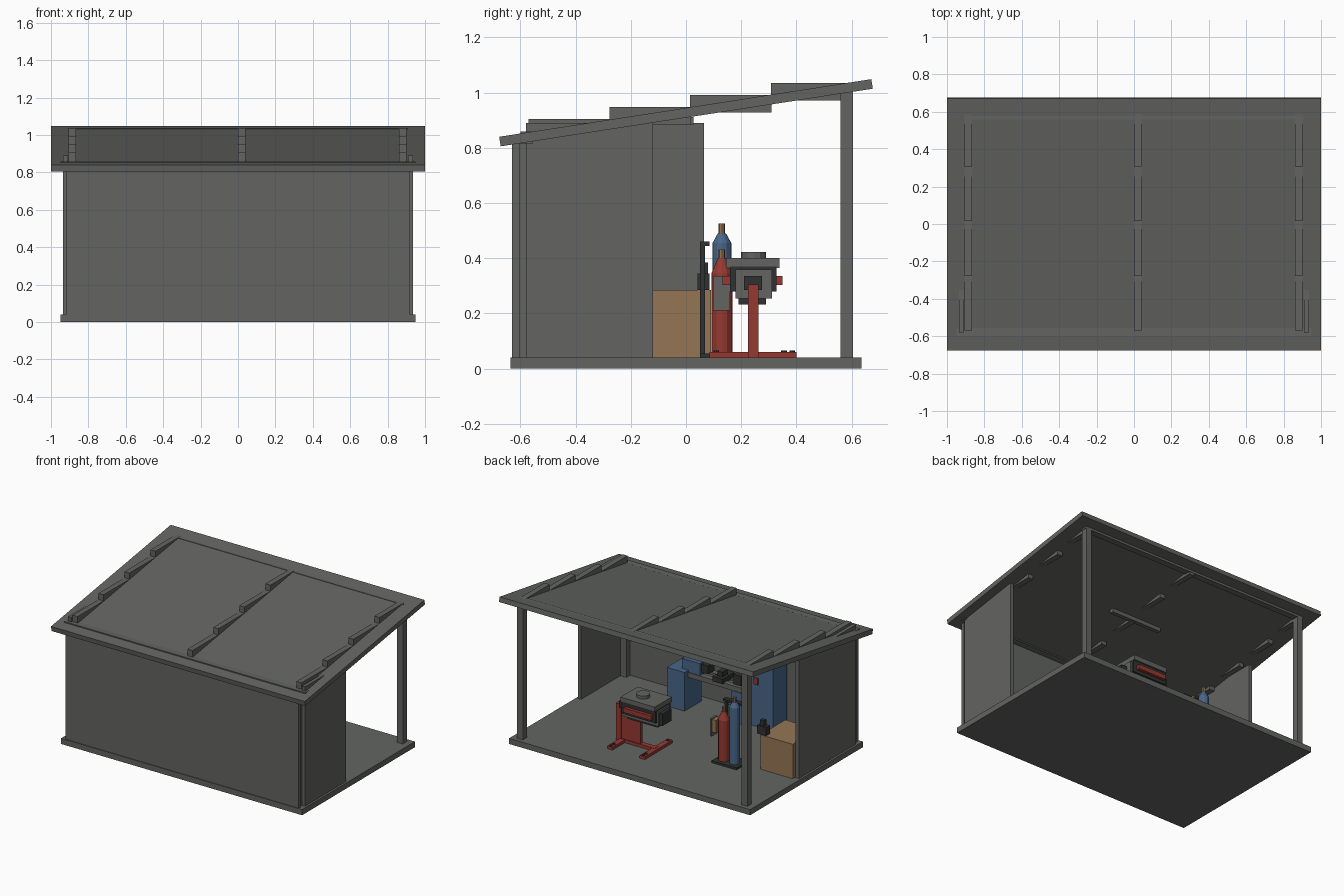
import bpy, bmesh, math
from mathutils import Matrix

old = bpy.data.objects.get("Cube")
if old:
    bpy.data.objects.remove(old)


def material(name, r, g, b):
    m = bpy.data.materials.new(name)
    m.use_nodes = True
    m.diffuse_color = (r, g, b, 1)
    for n in m.node_tree.nodes:
        if n.type == 'BSDF_PRINCIPLED':
            n.inputs["Base Color"].default_value = (r, g, b, 1)
    return m


GREY = material("weathered grey", .125, .13, .122)
RED = material("workshop red", .30, .04, .03)
BLUE = material("machine blue", .065, .135, .25)
TAN = material("tan wood", .30, .18, .09)
BLACK = material("dark iron", .03, .031, .032)


def finish(name, bm, mat):
    mesh = bpy.data.meshes.new(name)
    bm.to_mesh(mesh)
    bm.free()
    mesh.materials.append(mat)
    ob = bpy.data.objects.new(name, mesh)
    bpy.context.scene.collection.objects.link(ob)
    return ob


def box(name, mat, xs, ys, zs):
    """Box from its (low, high) bounds on each axis."""
    bm = bmesh.new()
    bmesh.ops.create_cube(bm, size=1)
    for v in bm.verts:
        for i, (lo, hi) in enumerate((xs, ys, zs)):
            v.co[i] = lo if v.co[i] < 0 else hi
    return finish(name, bm, mat)


def tube(name, mat, x, y, z0, z1, r0, r1=None, sides=12):
    """Upright cylinder or cone."""
    bm = bmesh.new()
    bmesh.ops.create_cone(bm, cap_ends=True, segments=sides, radius1=r0,
                          radius2=r0 if r1 is None else r1, depth=z1 - z0,
                          matrix=Matrix.Translation((x, y, (z0 + z1) / 2)))
    return finish(name, bm, mat)


def around(c, half):
    return (c - half, c + half)


# Floor, posts and lintels
FLOOR = .04
box("floor_slab", GREY, (-.95, .95), (-.635, .635), (0, FLOOR))
for side, x in (("left", .885), ("right", -.885)):
    box("front_post_" + side, GREY, around(x, .022), (-.605, -.56), (FLOOR, .82))
    box("back_post_" + side, GREY, around(x, .022), (.56, .605), (FLOOR, 1.0))
box("front_lintel", GREY, (-.95, .95), (-.6, -.555), (.815, .859))
box("back_lintel", GREY, (-.91, .91), (.56, .605), (.987, 1.034))

# Walls
box("front_wall", GREY, (-.92, .92), (-.63, -.603), (FLOOR, .815))
box("left_wall", GREY, (.91, .935), (-.58, -.12), (FLOOR, .89))
box("right_wall", GREY, (-.935, -.91), (-.58, .065), (FLOOR, .89))

# Sloping roof slab
roof = box("roof", GREY, (-1, 1), around(0, .682), around(0, .0175))
roof.rotation_euler.x = math.radians(8.8)
roof.location.z = .927

# Stepped rafters that cross the roof
for x in (-.885, .02, .88):
    for i in range(4):
        y, z = -.57 + .2925 * i, .84 + .0435 * i
        box("rafter_step", GREY, around(x, .02), (y, y + .295), (z, z + .065))

box("ceiling_lamp", GREY, (-.2, .2), (0, .028), (.885, .912))

# Engine stand
for x in (.065, .32):
    box("stand_foot", RED, around(x, .02), (.085, .4), (FLOOR, .06))
    for y in (.11, .355, .385):
        tube("foot_bolt", BLACK, x, y, .06, .066, .01, sides=8)
box("stand_crossbar", RED, (.065, .36), (.225, .262), (FLOOR, .062))
box("stand_column", RED, (.33, .37), (.225, .262), (FLOOR, .305))
box("stand_panel", RED, (.18, .33), (.232, .257), (.06, .25))
box("stand_mount", BLACK, (.285, .335), (.21, .275), (.285, .335))

# Engine
box("engine_sump", BLACK, (.02, .26), (.19, .29), (.233, .262))
box("engine_block", GREY, (.0, .29), (.18, .312), (.255, .36))
box("engine_heads", BLACK, (.01, .28), (.16, .328), (.28, .37))
box("engine_top", GREY, (.01, .28), (.145, .338), (.365, .4))
box("engine_front_cover", BLACK, (-.025, .0), (.2, .3), (.26, .345))
for name, ys in (("front", (.133, .162)), ("back", (.326, .35))):
    box("rocker_cover_" + name, RED, (.03, .25), ys, (.303, .336))
tube("air_filter", GREY, .165, .245, .398, .422, .045)

# Gas bottles on their trolley
box("trolley_base", BLACK, (-.53, -.335), (.05, .19), (FLOOR, .055))
for x in (-.36, -.51):
    box("trolley_upright", BLACK, around(x, .01), (.05, .068), (FLOOR, .46))
box("trolley_handle", BLACK, (-.52, -.35), (.05, .085), (.445, .46))
for name, mat, x, r, shoulder, top, tip in (("red", RED, -.39, .038, .345, .4, .432),
                                            ("blue", BLUE, -.475, .034, .455, .49, .525)):
    tube(name + "_bottle", mat, x, .13, .055, shoulder, r)
    tube(name + "_bottle_shoulder", mat, x, .13, shoulder, top, r, .015)
    tube(name + "_bottle_valve", TAN, x, .13, top, tip, .012, sides=8)
box("gauge_plate", GREY, (-.315, -.3), (.098, .16), (.21, .335))
box("gauge_block", TAN, (-.345, -.315), (.105, .155), (.24, .33))

# Wooden cabinet with a vice
box("wooden_cabinet", TAN, (-.905, -.65), (-.19, .09), (FLOOR, .285))
box("vice_body", BLACK, (-.69, -.62), (.042, .085), (.285, .345))
box("vice_jaw", BLACK, (-.67, -.64), (.05, .08), (.345, .385))

# Lathe beside the front wall
box("lathe_pedestal", BLUE, (.26, .4), (-.545, -.355), (FLOOR, .315))
box("lathe_tail_pedestal", BLUE, (-.16, -.08), (-.53, -.4), (FLOOR, .26))
box("lathe_headstock", BLUE, (.17, .31), (-.52, -.4), (.3, .385))
for y in (-.5, -.415):
    box("lathe_bed_rail", GREY, (-.16, .27), around(y, .02), (.265, .3))
box("lathe_bed", GREY, (-.15, .27), (-.49, -.425), (.255, .285))
box("lathe_carriage", BLACK, (-.02, .06), (-.52, -.385), (.295, .33))
box("lathe_toolpost", BLACK, (.0, .04), (-.47, -.41), (.33, .365))
box("lathe_chuck", BLACK, (.12, .17), (-.49, -.42), (.315, .375))
box("lathe_tailstock", BLACK, (-.14, -.08), (-.49, -.42), (.3, .37))

# Tall tool locker with a red tag
box("tool_locker", BLUE, (-.385, -.18), (-.59, -.43), (FLOOR, .6))
box("locker_tag", RED, (-.27, -.235), (-.43, -.422), (.34, .385))
